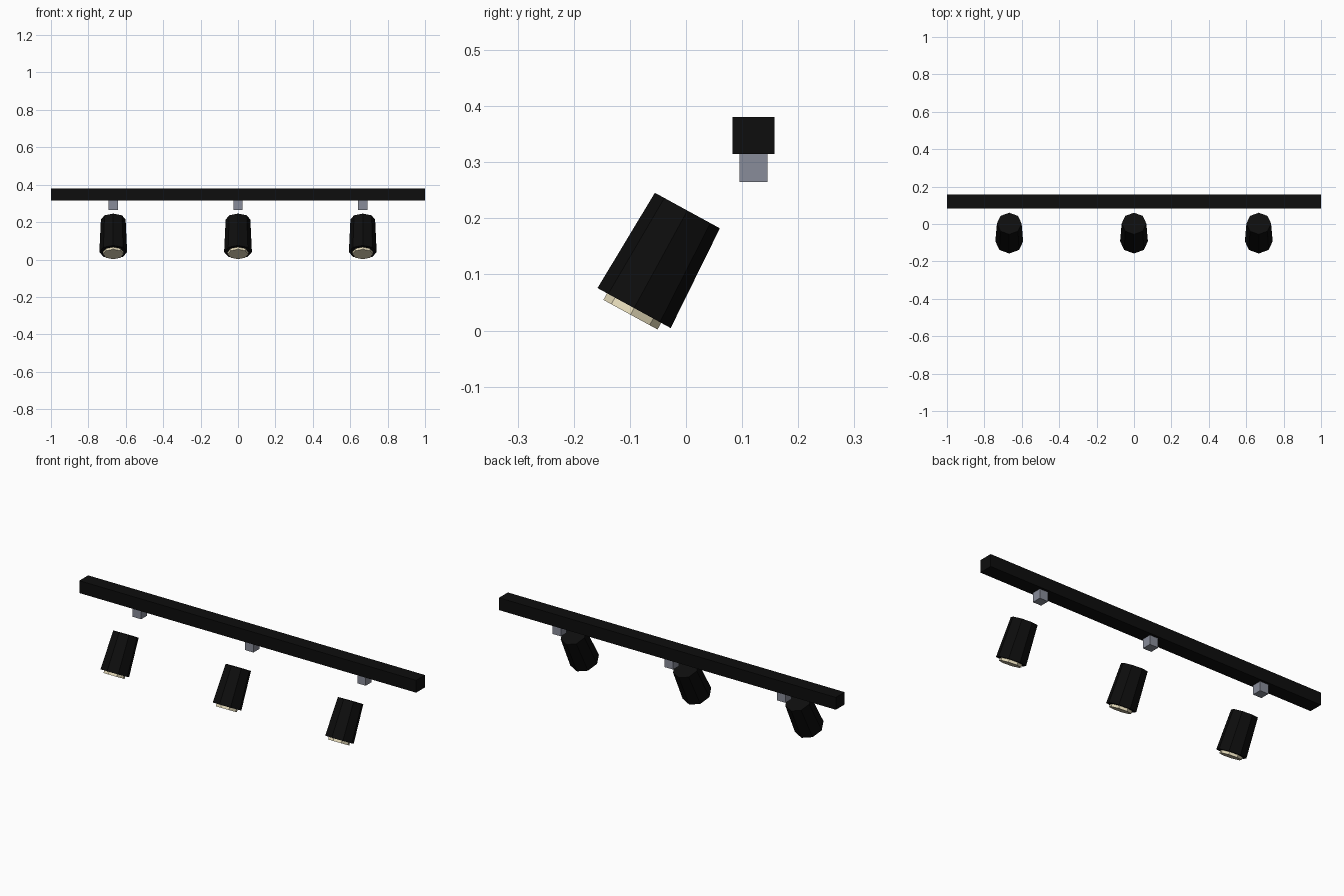
import bpy, math
from mathutils import Matrix, Vector

if "Cube" in bpy.data.objects:
    bpy.data.objects.remove(bpy.data.objects["Cube"])


def material(name, rgb):
    m = bpy.data.materials.new(name)
    m.diffuse_color = (*rgb, 1)
    m.use_nodes = True
    m.node_tree.nodes["Principled BSDF"].inputs["Base Color"].default_value = m.diffuse_color
    return m


black = material("matte black", (0.004, 0.004, 0.004))
grey = material("blue grey metal", (0.25, 0.265, 0.32))
cream = material("warm cream lens", (0.80, 0.72, 0.50))


def box(name, centre, size, mat):
    bpy.ops.mesh.primitive_cube_add(size=1)
    ob = bpy.context.object
    ob.name = name
    ob.data.transform(Matrix.Diagonal((*size, 1)))
    ob.location = centre
    ob.data.materials.append(mat)


# Eight-sided tapered drum, placed along the tilted lamp axis (z0..z1 from the mouth)
TILT = Matrix.Rotation(-math.radians(28.65), 4, 'X')
MOUTH = Vector((0, -0.0925, 0.0402))


def drum(name, x, r_bottom, r_top, z0, z1, mat):
    bpy.ops.mesh.primitive_cone_add(vertices=8, radius1=r_bottom, radius2=r_top, depth=z1 - z0)
    ob = bpy.context.object
    ob.name = name
    ob.data.transform(Matrix.Translation((0, 0, (z0 + z1) / 2)))
    ob.matrix_world = Matrix.Translation(MOUTH + Vector((x, 0, 0))) @ TILT
    ob.data.materials.append(mat)


# Ceiling rail
box("rail", (0, 0.12, 0.348), (2, 0.075, 0.066), black)

# Three spotlights with their rail connectors
for label, x in (("left", -0.667), ("middle", 0), ("right", 0.667)):
    box(label + "_connector", (x, 0.12, 0.29), (0.05, 0.05, 0.05), grey)
    drum(label + "_lamp_body", x, 0.0743, 0.066, 0, 0.198, black)
    drum(label + "_lens", x, 0.055, 0.055, -0.0135, 0.01, cream)
